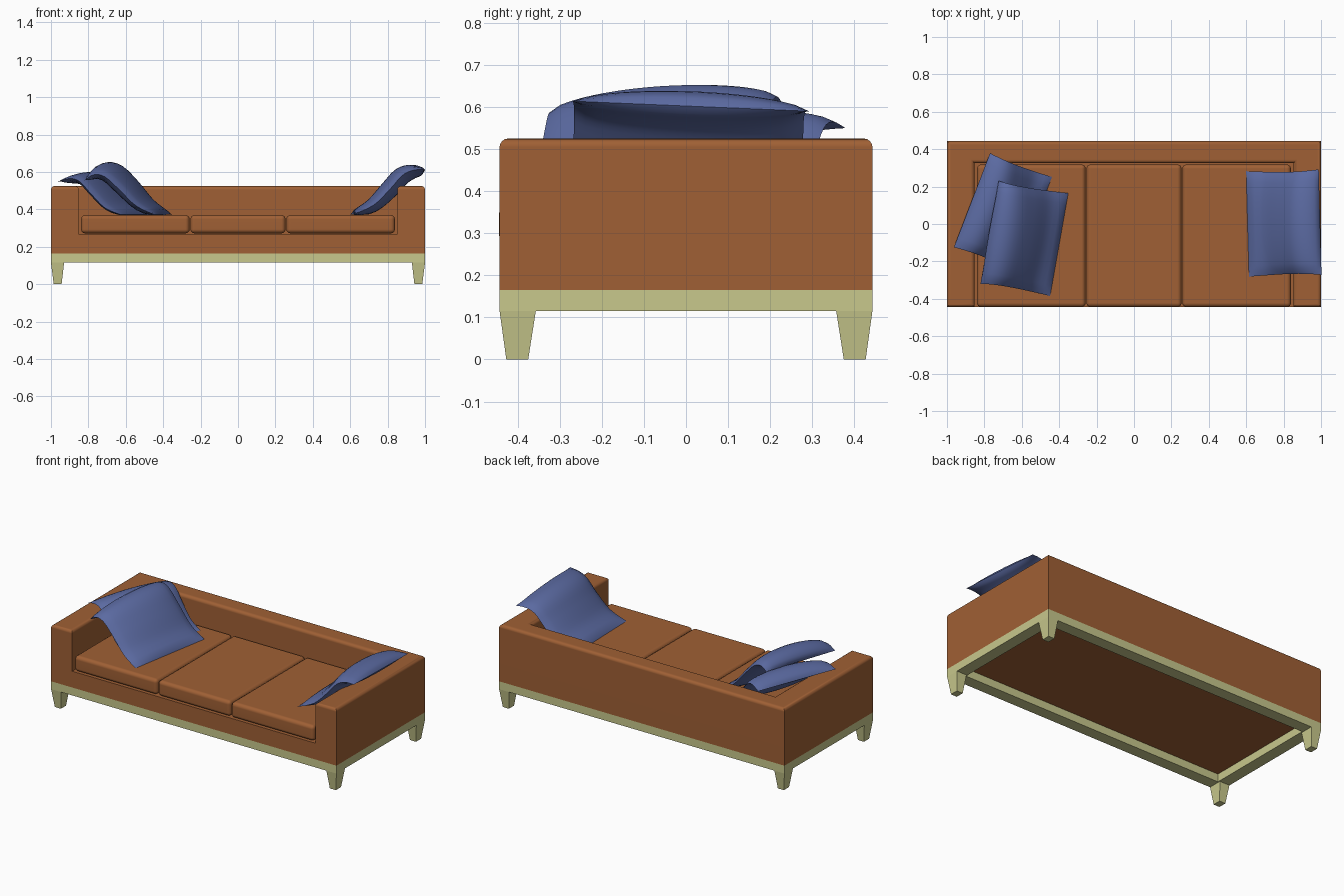
import bpy, bmesh, math
from mathutils import Vector

if "Cube" in bpy.data.objects:
    bpy.data.objects.remove(bpy.data.objects["Cube"])


def material(name, rgb):
    m = bpy.data.materials.new(name)
    m.diffuse_color = (*rgb, 1)
    m.use_nodes = True
    m.node_tree.nodes["Principled BSDF"].inputs["Base Color"].default_value = m.diffuse_color
    return m


BROWN = material("brown leather", (0.35, 0.117, 0.035))
WOOD = material("pale wood", (0.58, 0.58, 0.265))
BLUE = material("blue fabric", (0.105, 0.145, 0.36))


def finish(name, bm, mat, angle=None, weighted=False):
    bmesh.ops.recalc_face_normals(bm, faces=bm.faces)
    me = bpy.data.meshes.new(name)
    bm.to_mesh(me)
    bm.free()
    me.materials.append(mat)
    ob = bpy.data.objects.new(name, me)
    bpy.context.collection.objects.link(ob)
    if angle:
        bpy.ops.object.select_all(action='DESELECT')
        ob.select_set(True)
        bpy.context.view_layer.objects.active = ob
        bpy.ops.object.shade_smooth_by_angle(angle=math.radians(angle))
    if weighted:
        mod = ob.modifiers.new("normals", 'WEIGHTED_NORMAL')
        mod.keep_sharp = True
    return ob


def build(verts, faces):
    bm = bmesh.new()
    vs = [bm.verts.new(v) for v in verts]
    for f in faces:
        bm.faces.new([vs[i] for i in f])
    return bm


def rect(x0, x1, y0, y1, z):
    return [(x0, y0, z), (x0, y1, z), (x1, y1, z), (x1, y0, z)]


BOX = [(0, 1, 2, 3), (4, 5, 6, 7)] + [(i, (i + 1) % 4, (i + 1) % 4 + 4, i + 4) for i in range(4)]
D = 0.443  # half depth
TOP = 0.525

# sofa body: base, arms and back in one shell with a seat recess open to the front
v = (rect(-1, 1, -D, D, 0.165) + rect(-1, 1, -D, D, TOP)
     + rect(-0.852, 0.852, -D, 0.325, TOP) + rect(-0.852, 0.852, -D, 0.325, 0.268))
f = [(0, 1, 2, 3), (12, 13, 14, 15), (4, 5, 6, 7, 11, 10, 9, 8),
     (0, 1, 5, 4), (1, 2, 6, 5), (2, 3, 7, 6),
     (8, 9, 13, 12), (9, 10, 14, 13), (10, 11, 15, 14),
     (0, 3, 7, 11, 15, 12, 8, 4)]
bm = build(v, f)
bmesh.ops.recalc_face_normals(bm, faces=bm.faces)
edges = [e for e in bm.edges if all(p.co.z > TOP - 0.001 for p in e.verts)]
bmesh.ops.bevel(bm, geom=edges, offset=0.02, segments=4, profile=0.5, affect='EDGES')
finish("sofa_body", bm, BROWN, 30, True)

# three seat cushions
for name, x0, x1 in (("left", -0.839, -0.259), ("middle", -0.254, 0.254), ("right", 0.259, 0.839)):
    bm = build(rect(x0, x1, -D - 0.001, 0.318, 0.272) + rect(x0, x1, -D - 0.001, 0.318, 0.37), BOX)
    bmesh.ops.recalc_face_normals(bm, faces=bm.faces)
    bmesh.ops.bevel(bm, geom=bm.edges[:], offset=0.022, segments=4, profile=0.5, affect='EDGES')
    finish("seat_cushion_" + name, bm, BROWN, 30, True)

# wooden frame ring
rings = []
for z in (0.115, 0.165):
    rings += rect(-1, 1, -D, D, z) + rect(-0.925, 0.925, -D + 0.075, D - 0.075, z)
f = []
for i in range(4):
    j = (i + 1) % 4
    f += [(i, j, j + 4, i + 4), (i + 8, j + 8, j + 12, i + 12),
          (i, j, j + 8, i + 8), (i + 4, j + 4, j + 12, i + 12)]
finish("base_frame", build(rings, f), WOOD)

# tapered legs
for sx, sn in ((-1, "left"), (1, "right")):
    for sy, yn in ((-1, "front"), (1, "back")):
        lo = rect(sx * 0.985, sx * 0.943, sy * 0.427, sy * 0.375, 0)
        hi = rect(sx, sx * 0.93, sy * D, sy * (D - 0.086), 0.115)
        finish(f"{yn}_{sn}_leg", build(lo + hi, BOX), WOOD)


def curve(pts, t):
    """Catmull-Rom point through a short profile."""
    s = min(t, 0.99999) * (len(pts) - 1)
    i = int(s)
    s -= i
    p = [Vector(pts[max(0, min(len(pts) - 1, i + k))]) for k in (-1, 0, 1, 2)]
    return 0.5 * (2 * p[1] + (p[2] - p[0]) * s + (2 * p[0] - 5 * p[1] + 4 * p[2] - p[3]) * s * s
                  + (3 * p[1] - p[0] - 3 * p[2] + p[3]) * s ** 3)


def pillow(name, origin, out_angle, width, prof, puff, twist):
    """Soft pillow: profile (outward, height) draped over the arm, puffed between its seams."""
    n = 20
    a = math.radians(out_angle)
    out = Vector((math.cos(a), math.sin(a), 0))
    side = Vector((0, 0, 1)).cross(out)
    if side.y < 0:
        side = -side
    bm = bmesh.new()
    for sgn in (1, -1):
        grid = []
        for i in range(n + 1):
            t = i / n
            c = curve(prof, t)
            d = (curve(prof, min(1, t + 0.03)) - curve(prof, max(0, t - 0.03))).normalized()
            row = []
            for j in range(n + 1):
                u, w = 2 * t - 1, 2 * j / n - 1
                h = sgn * puff * ((1 - u * u) * (1 - w * w)) ** 0.6
                pinch = 1 - 0.035 * (1 - u * u)
                p = (Vector((*origin, 0)) + out * (c.x - d.y * h) + side * (w * width / 2 * pinch)
                     + Vector((0, 0, c.y + d.x * h + twist * w * t)))
                p.z = max(p.z, 0.371)
                row.append(bm.verts.new(p))
            grid.append(row)
        for i in range(n):
            for j in range(n):
                bm.faces.new((grid[i][j], grid[i + 1][j], grid[i + 1][j + 1], grid[i][j + 1]))
    bmesh.ops.remove_doubles(bm, verts=bm.verts, dist=0.0003)
    finish(name, bm, BLUE, 60)


# three throw pillows leaning on the arms
pillow("right_pillow", (0.607, 0.0), 1.5, 0.565,
       [(0, 0.373), (0.11, 0.42), (0.20, 0.505), (0.265, 0.575), (0.325, 0.60), (0.388, 0.602)], 0.05, -0.012)
pillow("left_front_pillow", (-0.40, -0.11), 170, 0.56,
       [(0, 0.373), (0.10, 0.425), (0.19, 0.515), (0.27, 0.59), (0.33, 0.605), (0.378, 0.58)], 0.052, 0.025)
pillow("left_rear_pillow", (-0.535, 0.0), 159, 0.54,
       [(0, 0.373), (0.09, 0.41), (0.17, 0.485), (0.235, 0.55), (0.29, 0.565), (0.355, 0.55)], 0.042, 0.0)
